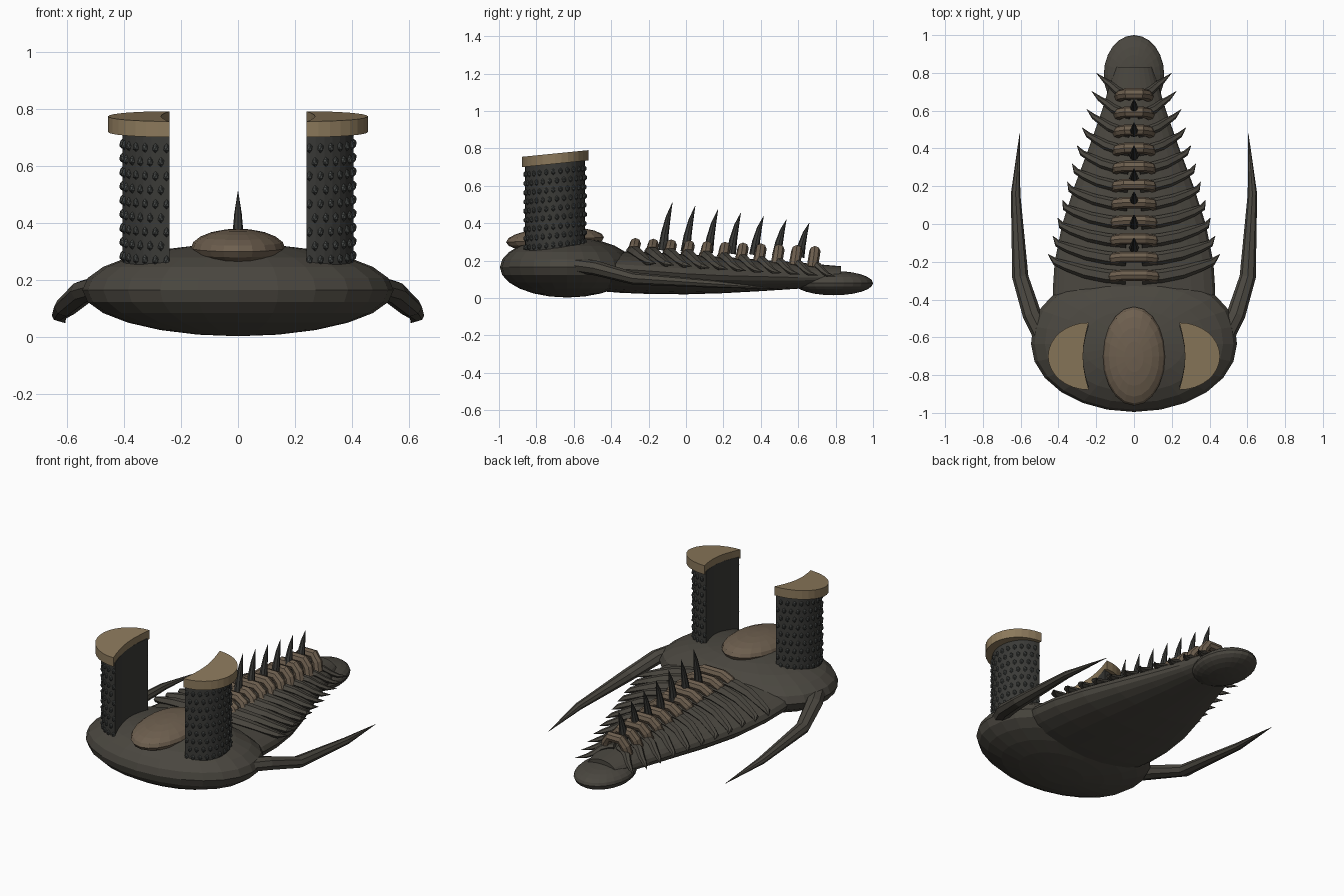
import bpy, bmesh, math
from mathutils import Vector, Matrix

if "Cube" in bpy.data.objects:
    bpy.data.objects.remove(bpy.data.objects["Cube"])


def mat(name, r, g, b):
    m = bpy.data.materials.new(name)
    m.diffuse_color = (r, g, b, 1)
    m.use_nodes = True
    m.node_tree.nodes["Principled BSDF"].inputs["Base Color"].default_value = m.diffuse_color
    return m


SHELL = mat("shell", 0.068, 0.062, 0.050)
DARK = mat("dark", 0.042, 0.042, 0.038)
LENS = mat("lens", 0.06, 0.065, 0.062)
BROWN = mat("brown", 0.155, 0.115, 0.078)
TAN = mat("tan", 0.26, 0.19, 0.105)


def finish(name, bm, m):
    bmesh.ops.recalc_face_normals(bm, faces=bm.faces)
    me = bpy.data.meshes.new(name)
    bm.to_mesh(me)
    bm.free()
    me.materials.append(m)
    ob = bpy.data.objects.new(name, me)
    bpy.context.collection.objects.link(ob)
    return ob


def ellipsoid(name, c, r, m, seg=24, rings=12, tilt=0):
    bm = bmesh.new()
    M = Matrix.Translation(c) @ Matrix.Rotation(tilt, 4, 'X') @ Matrix.Diagonal((*r, 1))
    bmesh.ops.create_uvsphere(bm, u_segments=seg, v_segments=rings, radius=1, matrix=M)
    return finish(name, bm, m)


def loft(bm, rings):
    vs = [[bm.verts.new(p) for p in r] for r in rings]
    n = len(vs[0])
    for a, b in zip(vs, vs[1:]):
        for i in range(n):
            j = (i + 1) % n
            bm.faces.new((a[i], a[j], b[j], b[i]))
    bm.faces.new(vs[0])
    bm.faces.new(vs[-1])


def sweep(bm, pts, radii, n=6, up=(0, 0, 1)):
    """Tube along pts; radii are (sideways, up) pairs."""
    pts = [Vector(p) for p in pts]
    rings = []
    for i, p in enumerate(pts):
        t = (pts[min(i + 1, len(pts) - 1)] - pts[max(i - 1, 0)]).normalized()
        s = t.cross(Vector(up)).normalized()
        u = s.cross(t)
        rings.append([p + s * radii[i][0] * math.cos(a) + u * radii[i][1] * math.sin(a)
                      for a in (2 * math.pi * k / n for k in range(n))])
    loft(bm, rings)


def interp(table, y):
    for a, b in zip(table, table[1:]):
        if y <= b[0]:
            break
    f = max(0, min(1, (y - a[0]) / (b[0] - a[0])))
    return [p + (q - p) * f for p, q in zip(a[1:], b[1:])]


# head shield and central bulge
head = ellipsoid("head_shield", (0, -0.635, 0.165), (0.545, 0.36, 0.162), SHELL)
for v in head.data.vertices:          # squarer rear edge
    if v.co.y > -0.635:
        v.co.x *= 1 + 0.25 * max(0, (v.co.y + 0.635) / 0.36) ** 2
ellipsoid("head_bulge", (0, -0.70, 0.312), (0.165, 0.262, 0.066), BROWN, 20, 10, 0.05)

# thorax: y, half width, rim z, bottom z, top z
BODY = [(-0.50, 0.42, 0.17, 0.04, 0.24), (-0.35, 0.43, 0.155, 0.028, 0.25),
        (-0.20, 0.42, 0.145, 0.022, 0.245), (0.0, 0.38, 0.13, 0.02, 0.235),
        (0.2, 0.315, 0.12, 0.026, 0.22), (0.4, 0.24, 0.115, 0.037, 0.205),
        (0.6, 0.17, 0.11, 0.05, 0.19), (0.83, 0.10, 0.11, 0.07, 0.17)]
bm = bmesh.new()
rings = []
for y, w, zc, zb, zt in BODY:
    ring = []
    for k in range(24):
        a = 2 * math.pi * k / 24
        s = math.sin(a)
        ring.append((w * math.cos(a), y, zc + s * ((zt - zc) if s > 0 else (zc - zb))))
    rings.append(ring)
loft(bm, rings)
finish("thorax", bm, SHELL)


def top_z(x, y):
    w, zc, zb, zt = interp(BODY, y)
    return zc + (zt - zc) * math.sqrt(max(0, 1 - (x / w) ** 2))


# ribs with pointed tips, and the arched rings along the axis
ribs, axis = bmesh.new(), bmesh.new()
N = 11
for i in range(N):
    t = i / (N - 1)
    y = -0.285 + 0.96 * t
    w = interp(BODY, y)[0]
    tip = 0.455 - 0.255 * t
    s = 1 - 0.35 * t
    for sx in (-1, 1):
        pts = []
        for f, dy in ((0.1, 0.0), (0.35, 0.01), (0.6, 0.03), (0.82, 0.06)):
            x = f * w
            pts.append((sx * x, y + dy, top_z(x, y + dy) + 0.008))
        pts.append((sx * (w * 0.96 + 0.25 * (tip - w)), y + 0.085, pts[-1][2] - 0.018))
        pts.append((sx * tip, y + 0.125, pts[-1][2] - 0.008))
        sweep(ribs, pts, [(r * s, q * s) for r, q in
              ((.036, .03), (.036, .03), (.034, .028), (.028, .024), (.02, .018), (.001, .001))])
    aw = 0.125 - 0.05 * t
    zt = 0.295 - 0.04 * t
    zs = top_z(aw, y) - 0.01
    prof = [(-1, 0), (-0.85, 0.55), (-0.5, 0.95), (0.5, 0.95), (0.85, 0.55), (1, 0)]
    sweep(axis, [(aw * px, y + 0.015 * pz, zs + (zt - zs) * pz) for px, pz in prof],
          [(0.03, 0.03)] * 6, 8, (0, 1, 0))
finish("ribs", ribs, SHELL)
finish("axis_rings", axis, BROWN)

# row of spines down the back
bm = bmesh.new()
for i in range(7):
    y = -0.125 + 0.122 * i
    tip = 0.51 - 0.018 * i
    b = 0.255 - 0.006 * i
    h = tip - b
    sweep(bm, [(0, y, b), (0, y + 0.012, b + 0.35 * h), (0, y + 0.03, b + 0.7 * h), (0, y + 0.052, tip)],
          [(0.026, 0.026), (0.021, 0.021), (0.013, 0.013), (0.001, 0.001)], 8, (0, 1, 0))
finish("back_spines", bm, DARK)

# tail plate
ellipsoid("tail_plate", (0, 0.79, 0.08), (0.16, 0.21, 0.065), SHELL, 24, 12)

# long cheek spines
bm = bmesh.new()
for sx in (-1, 1):
    sweep(bm, [(sx * 0.47, -0.62, 0.18), (sx * 0.54, -0.48, 0.16), (sx * 0.602, -0.28, 0.105),
               (sx * 0.627, 0.16, 0.075), (sx * 0.605, 0.48, 0.05)],
          [(0.05, 0.04), (0.05, 0.04), (0.043, 0.033), (0.025, 0.02), (0.001, 0.001)], 8)
finish("cheek_spines", bm, SHELL)


# tower eyes: D-shaped column with lens bumps and an overhanging cap
def d_prism(name, sx, rx, ry, z0, z1, m):
    out = [(0.24 + rx * math.cos(a), -0.70 + ry * math.sin(a))
           for a in (math.pi * (k / 16 - 0.5) for k in range(17))]
    out += [(0.24 + 0.03 * math.sin(math.pi * k / 6), -0.70 + ry * (1 - k / 3)) for k in range(1, 6)]
    bm = bmesh.new()
    loft(bm, [[(sx * x, y, z + 0.1 * (y + 0.70)) for x, y in out] for z in (z0, z1)])
    return finish(name, bm, m)


for sx, side in ((-1, "left"), (1, "right")):
    d_prism(side + "_eye_column", sx, 0.165, 0.16, 0.26, 0.73, DARK)
    d_prism(side + "_eye_cap", sx, 0.215, 0.178, 0.718, 0.773, TAN)
    bm = bmesh.new()
    for r in range(9):
        for c in range(13):
            a = math.pi * ((c + 0.5 + (0.25 if r % 2 else -0.25)) / 13 - 0.5)
            x, y = 0.24 + 0.165 * math.cos(a), -0.70 + 0.16 * math.sin(a)
            M = (Matrix.Translation((sx * x, y, 0.285 + 0.049 * r + 0.1 * (y + 0.70)))
                 @ Matrix.Diagonal((0.012, 0.012, 0.017, 1)))
            bmesh.ops.create_icosphere(bm, subdivisions=1, radius=1, matrix=M)
    finish(side + "_eye_lenses", bm, LENS)
